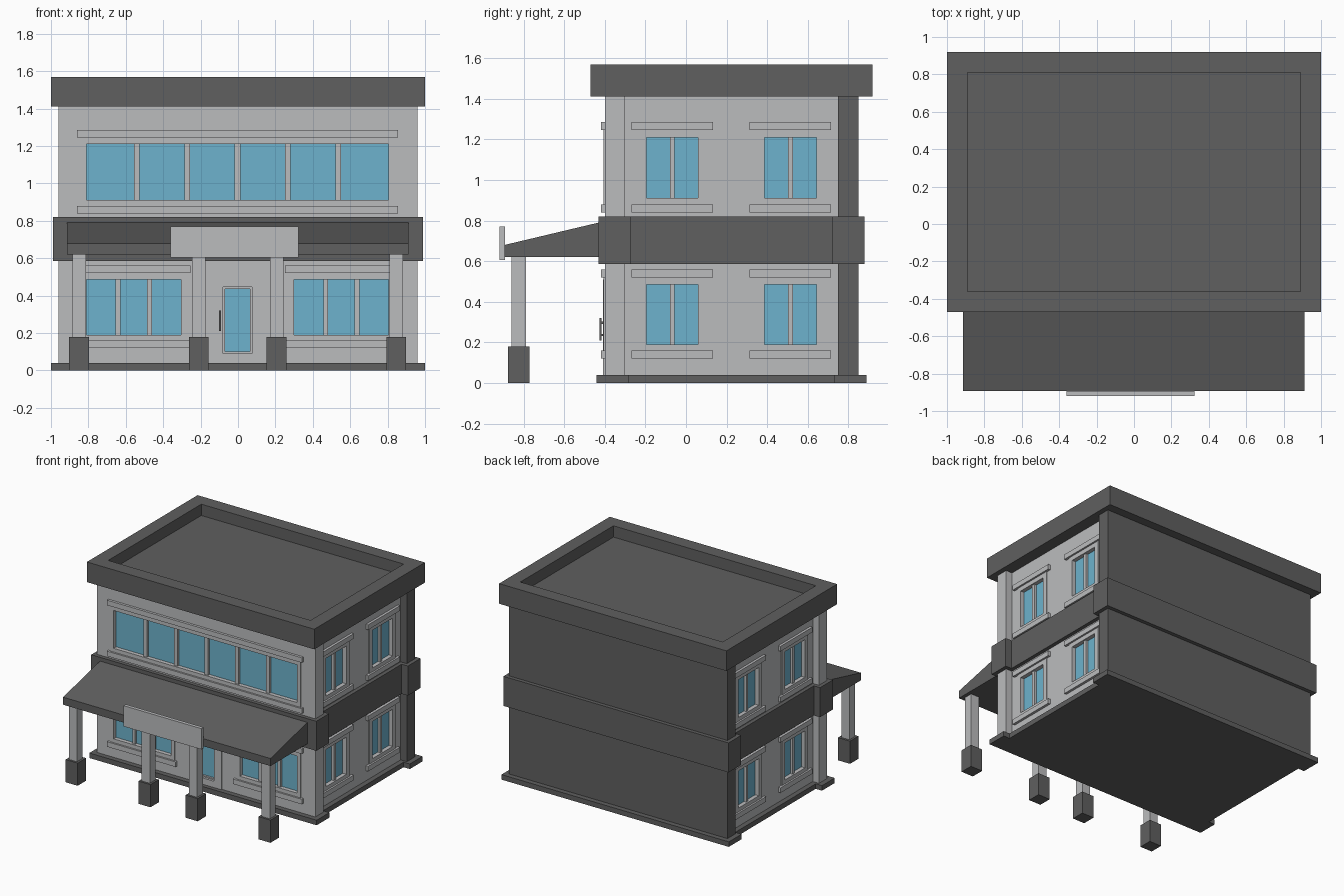
import bpy, bmesh

if "Cube" in bpy.data.objects:
    bpy.data.objects.remove(bpy.data.objects["Cube"])


def material(name, rgb):
    m = bpy.data.materials.new(name)
    m.diffuse_color = (*rgb, 1)
    m.use_nodes = True
    m.node_tree.nodes["Principled BSDF"].inputs["Base Color"].default_value = m.diffuse_color
    return m


LIGHT = material("light grey", (0.50, 0.505, 0.515))
DARK = material("dark grey", (0.115, 0.115, 0.115))
GLASS = material("blue glass", (0.155, 0.45, 0.61))


def prism(name, outline, lo, hi, mat, axis="z"):
    """Extrude an outline: (x, y) points along z, or (y, z) points along x."""
    bm = bmesh.new()
    place = (lambda p: (p[0], p[1], lo)) if axis == "z" else (lambda p: (lo, p[0], p[1]))
    face = bm.faces.new([bm.verts.new(place(p)) for p in outline])
    ext = bmesh.ops.extrude_face_region(bm, geom=[face])
    shift = (0, 0, hi - lo) if axis == "z" else (hi - lo, 0, 0)
    bmesh.ops.translate(bm, vec=shift, verts=[v for v in ext["geom"] if isinstance(v, bmesh.types.BMVert)])
    bmesh.ops.recalc_face_normals(bm, faces=bm.faces)
    me = bpy.data.meshes.new(name)
    bm.to_mesh(me)
    bm.free()
    me.materials.append(mat)
    ob = bpy.data.objects.new(name, me)
    bpy.context.collection.objects.link(ob)
    return ob


def box(name, x0, x1, y0, y1, z0, z1, mat):
    return prism(name, [(x0, y0), (x1, y0), (x1, y1), (x0, y1)], z0, z1, mat)


def h_plan(name, xo, xi, ys, z0, z1, mat):
    """Block with wide ends at front and back and a narrower middle."""
    a, b, c, d = ys
    right = [(xo, a), (xo, b), (xi, b), (xi, c), (xo, c), (xo, d)]
    return prism(name, right + [(-x, y) for x, y in reversed(right)], z0, z1, mat)


FRONT_Y, SIDE_X = -0.40, 0.905


def wall_box(name, side, u0, u1, z0, z1, d0, d1, mat):
    """Box placed on a wall; d is the distance outward from the wall face."""
    if side == "front":
        return box(name, u0, u1, FRONT_Y - d1, FRONT_Y - d0, z0, z1, mat)
    s = 1 if side == "right" else -1
    x0, x1 = sorted((s * (SIDE_X + d0), s * (SIDE_X + d1)))
    return box(name, x0, x1, u0, u1, z0, z1, mat)


def ring(name, side, outer, inner, d0, d1, mat):
    """Rectangular frame made from four bars."""
    a0, a1, b0, b1 = outer
    u0, u1, z0, z1 = inner
    wall_box(name + "_left", side, a0, u0, b0, b1, d0, d1, mat)
    wall_box(name + "_right", side, u1, a1, b0, b1, d0, d1, mat)
    wall_box(name + "_bottom", side, u0, u1, b0, z0, d0, d1, mat)
    wall_box(name + "_top", side, u0, u1, z1, b1, d0, d1, mat)


RECESS = 0.03
cutters = []


def opening(side, u0, u1, z0, z1):
    """Cutter for the wall plus the glass at the back of the recess."""
    cutters.append(wall_box("window_cutter", side, u0, u1, z0, z1, -RECESS, 0.05, LIGHT))
    wall_box("window_glass", side, u0, u1, z0, z1, -RECESS - 0.002, -RECESS + 0.004, GLASS)


def window(side, u0, u1, z0, z1, panes, margin, bar):
    opening(side, u0, u1, z0, z1)
    ring("window_frame", side, (u0 - margin, u1 + margin, z0 - 0.03, z1 + 0.035),
         (u0, u1, z0, z1), -0.003, 0.006, LIGHT)
    for i in range(1, panes):
        c = u0 + (u1 - u0) * i / panes
        wall_box("window_mullion", side, c - bar / 2, c + bar / 2, z0, z1, -RECESS, -0.006, LIGHT)
    e = margin + (0.02 if side == "front" else 0.035)
    wall_box("window_sill", side, u0 - e, u1 + e, z0 - 0.07, z0 - 0.03, -0.003, 0.02, LIGHT)
    wall_box("window_lintel", side, u0 - e, u1 + e, z1 + 0.035, z1 + 0.075, -0.003, 0.02, LIGHT)


# Walls: wide front slab with a narrower core behind it
half = [(0.96, FRONT_Y), (0.96, -0.30), (SIDE_X, -0.30), (SIDE_X, 0.76)]
walls = prism("walls", half + [(-x, y) for x, y in reversed(half)], 0.02, 1.43, LIGHT)
box("back_wall", -0.96, 0.96, 0.75, 0.85, 0.02, 1.43, DARK)

# Base plinth and band between the floors
h_plan("base", 1.0, 0.945, (-0.44, -0.28, 0.73, 0.89), 0, 0.04, DARK)
h_plan("floor_band", 0.99, 0.935, (-0.43, -0.27, 0.72, 0.88), 0.585, 0.82, DARK)

# Windows on both floors
window("front", -0.81, 0.805, 0.91, 1.21, 6, 0.03, 0.03)
window("front", -0.81, -0.305, 0.19, 0.485, 3, 0.03, 0.025)
window("front", 0.30, 0.805, 0.19, 0.485, 3, 0.03, 0.025)
for side in ("left", "right"):
    for u in (-0.195, 0.387):
        for z0, z1 in ((0.91, 1.21), (0.19, 0.485)):
            window(side, u, u + 0.255, z0, z1, 2, 0.038, 0.024)

# Door with a glazed panel and a handle
opening("front", -0.08, 0.075, 0.09, 0.445)
ring("door_leaf", "front", (-0.145, 0.14, 0.04, 0.51), (-0.08, 0.075, 0.09, 0.445), -0.003, 0.008, LIGHT)
ring("door_bead", "front", (-0.08, 0.075, 0.09, 0.445), (-0.069, 0.065, 0.10, 0.435), -RECESS, -0.01, LIGHT)
wall_box("door_handle", "front", -0.102, -0.09, 0.21, 0.32, 0.016, 0.026, DARK)
for z in (0.23, 0.29):
    wall_box("handle_mount", "front", -0.101, -0.091, z, z + 0.012, 0, 0.018, DARK)

# Cut the openings into the walls
for c in cutters:
    mod = walls.modifiers.new("opening", "BOOLEAN")
    mod.operation = "DIFFERENCE"
    mod.solver = "EXACT"
    mod.object = c
    c.hide_render = True
    c.hide_viewport = True

# Roof: slab with a raised rim
box("roof_floor", -0.90, 0.90, -0.37, 0.82, 1.41, 1.48, DARK)
box("roof_rim_front", -1, 1, -0.47, -0.36, 1.41, 1.57, DARK)
box("roof_rim_back", -1, 1, 0.81, 0.92, 1.41, 1.57, DARK)
for s in (-1, 1):
    x0, x1 = sorted((s * 0.89, s))
    box("roof_rim_side", x0, x1, -0.36, 0.81, 1.41, 1.57, DARK)

# Sloping porch roof and blank sign board
prism("awning", [(-0.41, 0.62), (-0.41, 0.79), (-0.43, 0.79), (-0.893, 0.68), (-0.893, 0.62)],
      -0.913, 0.911, DARK, "x")
box("sign_board", -0.362, 0.323, -0.92, -0.892, 0.605, 0.77, LIGHT)

# Porch posts on pedestals
for x in (-0.85, -0.21, 0.206, 0.846):
    box("porch_post", x - 0.036, x + 0.036, -0.86, -0.788, 0.17, 0.625, LIGHT)
    box("post_pedestal", x - 0.053, x + 0.053, -0.876, -0.771, 0, 0.18, DARK)
